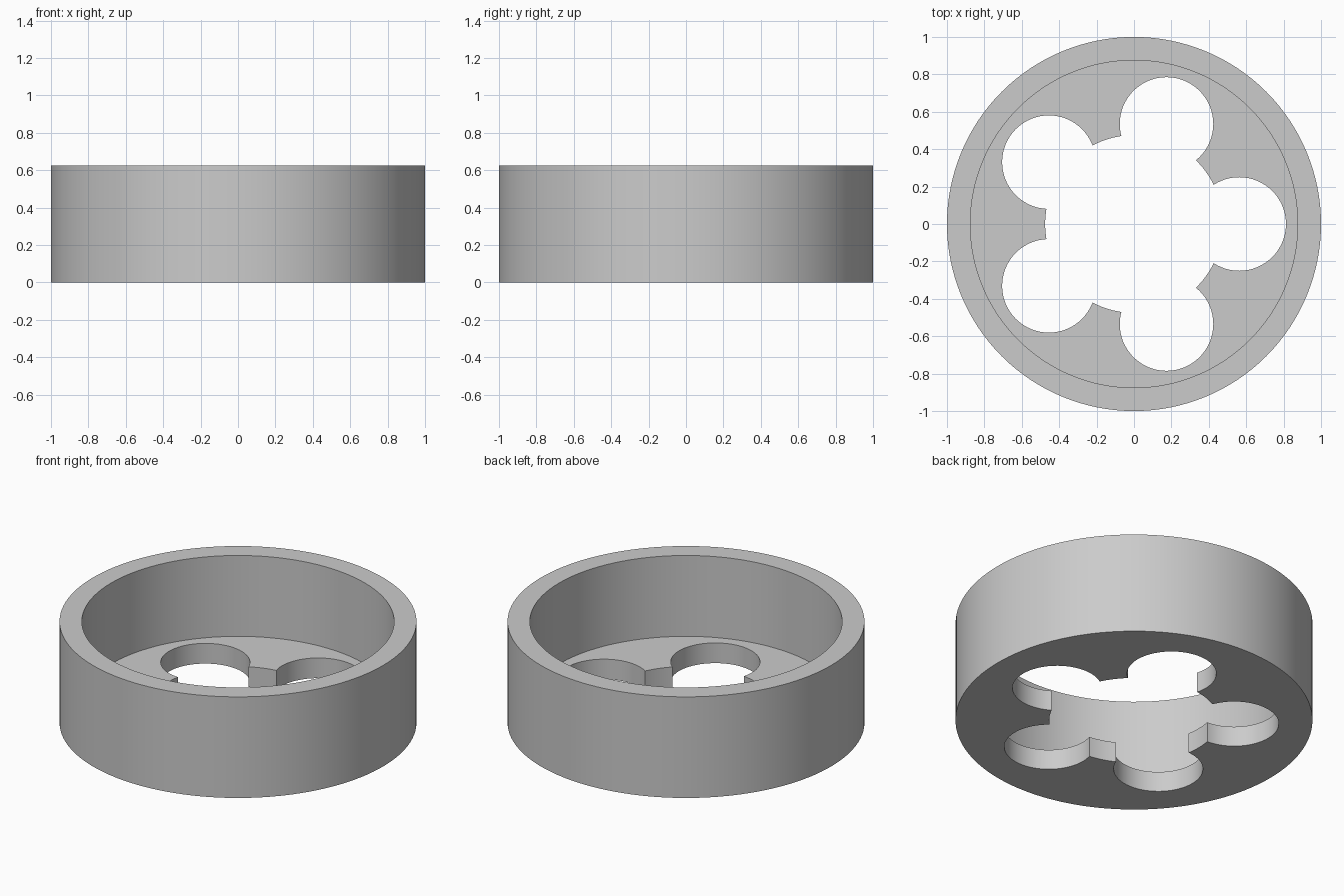
import bpy
import math

# Remove the default cube
cube = bpy.data.objects.get("Cube")
if cube:
    bpy.data.objects.remove(cube, do_unlink=True)

HEIGHT = 0.625
FLOOR = 0.125
LOBES = 5


def cylinder(name, radius, bottom, top, x=0, y=0, sides=128):
    bpy.ops.mesh.primitive_cylinder_add(
        vertices=sides, radius=radius, depth=top - bottom,
        location=(x, y, (bottom + top) / 2))
    obj = bpy.context.object
    obj.name = name
    return obj


def cut(body, cutter):
    mod = body.modifiers.new("cut", 'BOOLEAN')
    mod.operation = 'DIFFERENCE'
    mod.solver = 'EXACT'
    mod.object = cutter
    bpy.context.view_layer.objects.active = body
    bpy.ops.object.modifier_apply(modifier=mod.name)
    bpy.data.objects.remove(cutter, do_unlink=True)


# Plain grey material
grey = bpy.data.materials.new("plain grey")
grey.use_nodes = True
colour = (0.6, 0.6, 0.6, 1)
grey.diffuse_color = colour
grey.node_tree.nodes["Principled BSDF"].inputs["Base Color"].default_value = colour

# Round cup: solid disc with a wide bore down to the floor
cup = cylinder("round_cup", 1, 0, HEIGHT)
cut(cup, cylinder("bore_cutter", 0.875, FLOOR, HEIGHT + 0.2))

# Flower-shaped opening through the floor
cut(cup, cylinder("centre_cutter", 0.475, -0.1, FLOOR + 0.1))
for i in range(LOBES):
    angle = math.tau * i / LOBES
    cut(cup, cylinder("lobe_cutter", 0.25, -0.1, FLOOR + 0.1,
                      0.5625 * math.cos(angle), 0.5625 * math.sin(angle), sides=64))

# Smooth walls with crisp rims
cup.data.materials.clear()
cup.data.materials.append(grey)
for face in cup.data.polygons:
    face.material_index = 0
bpy.ops.object.select_all(action='DESELECT')
cup.select_set(True)
bpy.context.view_layer.objects.active = cup
bpy.ops.object.shade_smooth_by_angle(angle=math.radians(30))
